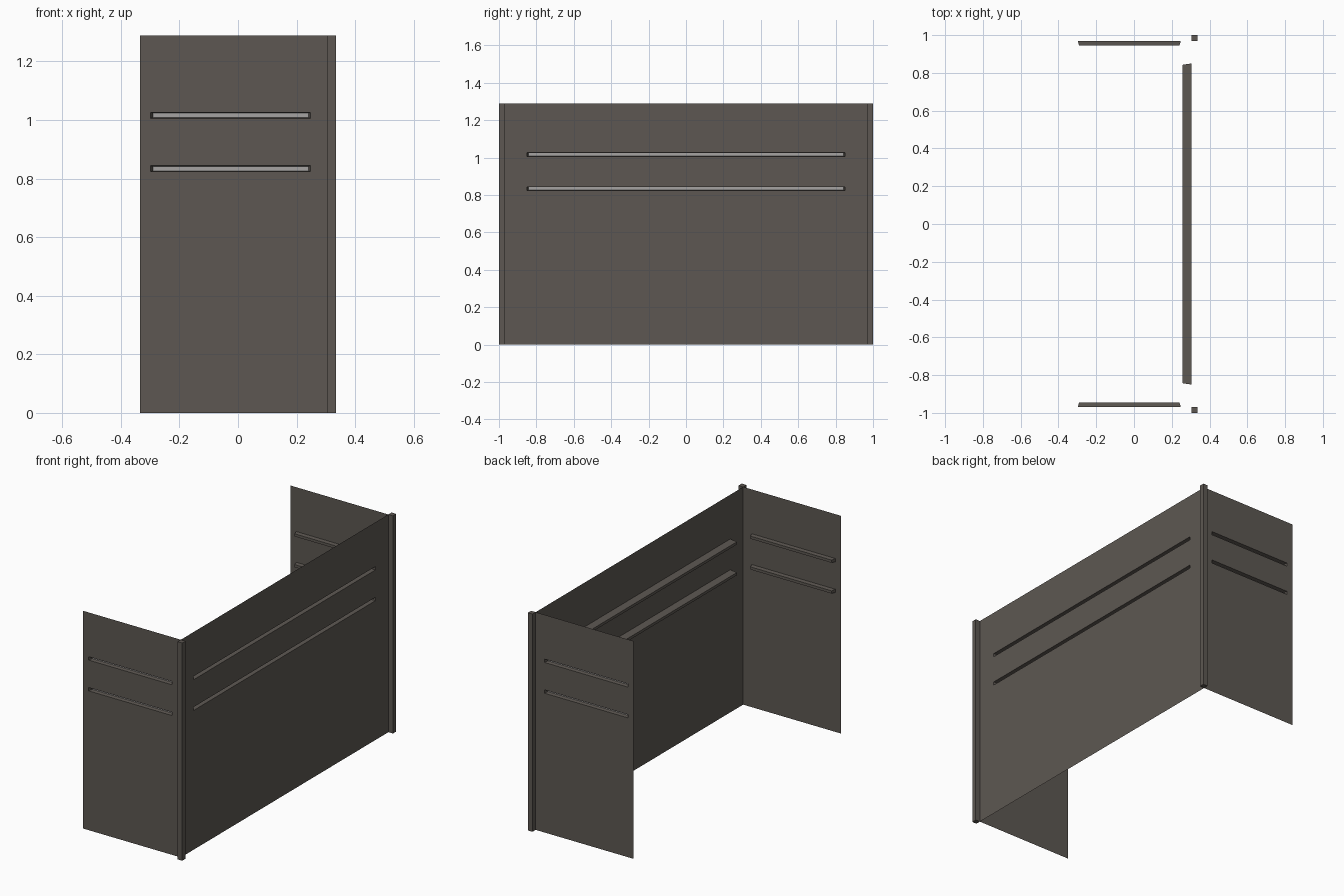
import bpy, bmesh
from mathutils import Vector

if "Cube" in bpy.data.objects:
    bpy.data.objects.remove(bpy.data.objects["Cube"])


def material(name, rgb):
    m = bpy.data.materials.new(name)
    m.diffuse_color = (*rgb, 1)
    m.use_nodes = True
    m.node_tree.nodes["Principled BSDF"].inputs["Base Color"].default_value = m.diffuse_color
    return m


DARK = material("warm dark grey", (0.110, 0.097, 0.085))
LIGHT = material("pale grey", (0.38, 0.37, 0.36))

TOP = 1.288            # panel and post height
SLOT_Z = (0.834, 1.016)
HALF = 0.010           # half height of a slot opening
PX, PY = 0.305, 0.97   # planes of the long and the short panels


def finish(bm, name, mat, outward=None):
    bmesh.ops.remove_doubles(bm, verts=bm.verts, dist=1e-6)
    bmesh.ops.recalc_face_normals(bm, faces=bm.faces)
    bm.faces.ensure_lookup_table()
    bm.normal_update()
    if outward and bm.faces[0].normal.dot(Vector(outward)) < 0:
        bmesh.ops.reverse_faces(bm, faces=bm.faces)
    me = bpy.data.meshes.new(name)
    bm.to_mesh(me)
    bm.free()
    me.materials.append(mat)
    ob = bpy.data.objects.new(name, me)
    bpy.context.collection.objects.link(ob)
    return ob


def rect(u0, u1, zc, h, d):
    return [(u0, zc - h, d), (u1, zc - h, d), (u1, zc + h, d), (u0, zc + h, d)]


def panel(name, place, outward, u0, u1, s0, s1, depth):
    """Thin sheet with two long slots, each opening into a shallow tapered trough."""
    bm = bmesh.new()

    def face(pts):
        bm.faces.new([bm.verts.new(place(*p)) for p in pts])

    # sheet, as a grid that leaves out the slot cells
    us = [u0, s0, s1, u1]
    zs = [0] + [z + e for z in SLOT_Z for e in (-HALF, HALF)] + [TOP]
    for i in range(3):
        for j in range(5):
            if i == 1 and j in (1, 3):
                continue
            face([(us[i], zs[j], 0), (us[i + 1], zs[j], 0),
                  (us[i + 1], zs[j + 1], 0), (us[i], zs[j + 1], 0)])
    # trough walls and back
    for z in SLOT_Z:
        a = rect(s0, s1, z, HALF, 0)
        b = rect(s0 + 0.007, s1 - 0.007, z, HALF - 0.002, depth)
        for k in range(4):
            n = (k + 1) % 4
            face([a[k], a[n], b[n], b[k]])
        face(b)
    finish(bm, name, DARK, outward)

    # pale strip at the bottom of each trough
    bm = bmesh.new()
    for z in SLOT_Z:
        face(rect(s0 + 0.007, s1 - 0.007, z, HALF - 0.002, depth - 0.0015))
    finish(bm, name + "_slot_strips", LIGHT, outward)


# long panel
panel("long_panel", lambda u, z, d: (PX - d, u, z), (1, 0, 0),
      -PY, PY, -0.85, 0.85, 0.047)

# two short end panels
for side, label in ((-1, "front"), (1, "back")):
    panel(label + "_end_panel", lambda u, z, d, s=side: (u, s * (PY - d), z),
          (0, side, 0), -0.335, PX, -0.298, 0.248, 0.025)

    # square corner post outside the panel joint
    bm = bmesh.new()
    bmesh.ops.create_cube(bm, size=1)
    for v in bm.verts:
        v.co = (PX + 0.015 + v.co.x * 0.03,
                side * (PY + 0.015) + v.co.y * 0.03,
                (v.co.z + 0.5) * TOP)
    finish(bm, label + "_corner_post", DARK)
